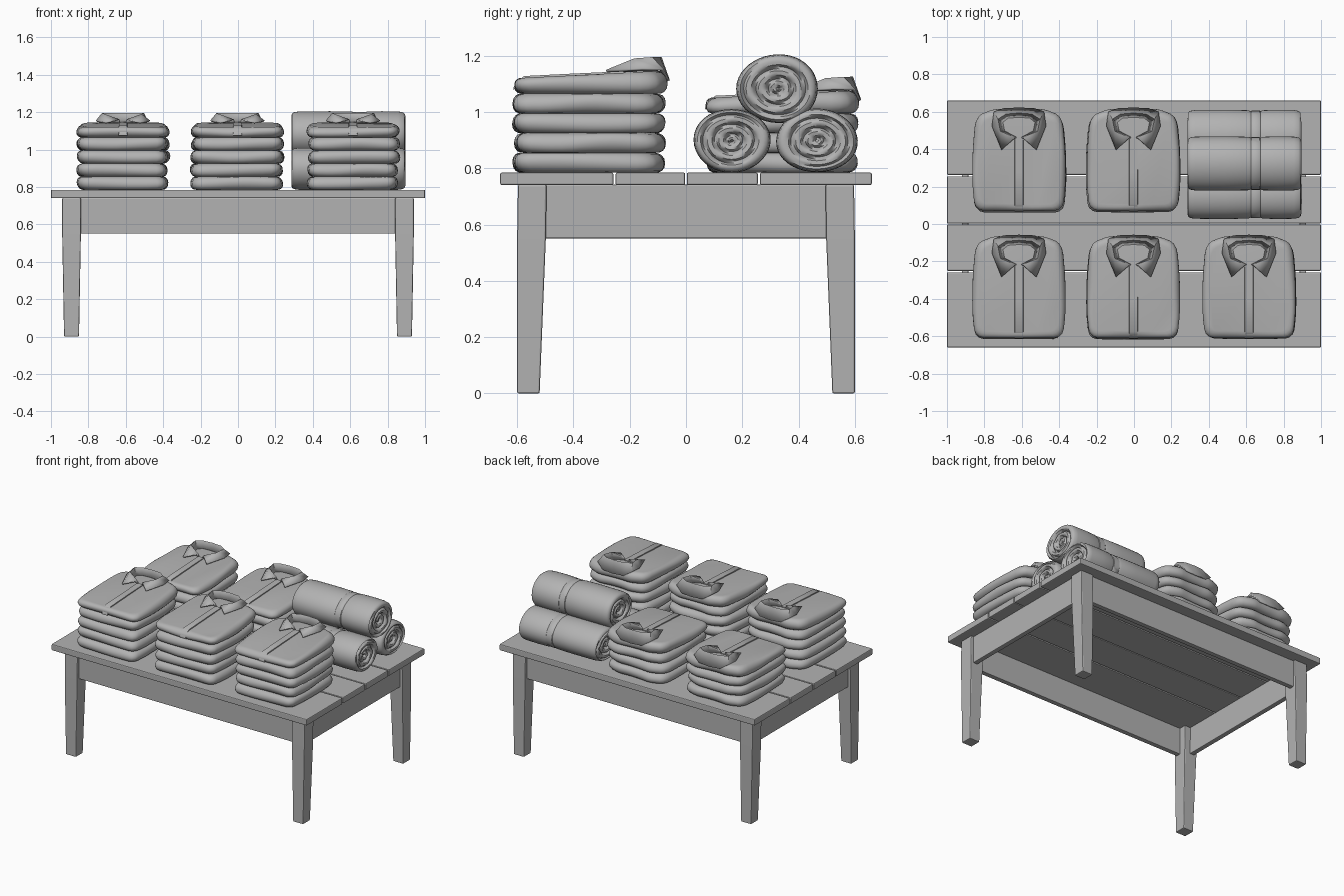
import bpy, bmesh, math, random
from mathutils import Vector

random.seed(4)
if "Cube" in bpy.data.objects:
    bpy.data.objects.remove(bpy.data.objects["Cube"])

grey = bpy.data.materials.new("soft_grey")
grey.use_nodes = True
grey.diffuse_color = (0.45, 0.45, 0.45, 1)
grey.node_tree.nodes["Principled BSDF"].inputs["Base Color"].default_value = (0.45, 0.45, 0.45, 1)

TOP = 0.785      # height of the table surface
LAYER = 0.07     # thickness of one folded shirt


def finish(name, bm, smooth=True, bevel=0.0):
    bmesh.ops.recalc_face_normals(bm, faces=bm.faces)
    mesh = bpy.data.meshes.new(name)
    bm.to_mesh(mesh)
    bm.free()
    mesh.materials.append(grey)
    if smooth:
        mesh.polygons.foreach_set("use_smooth", [True] * len(mesh.polygons))
        mesh.set_sharp_from_angle(angle=math.radians(42))
    obj = bpy.data.objects.new(name, mesh)
    bpy.context.collection.objects.link(obj)
    if bevel:
        mod = obj.modifiers.new("worn_edges", "BEVEL")
        mod.width = bevel
        mod.segments = 2
    return obj


def loft(bm, rings, closed=True, caps=True):
    """Skin a list of equally long point rings."""
    rows = [[bm.verts.new(p) for p in ring] for ring in rings]
    n = len(rows[0])
    for a, b in zip(rows, rows[1:]):
        for i in range(n if closed else n - 1):
            j = (i + 1) % n
            bm.faces.new((a[i], a[j], b[j], b[i]))
    if caps:
        bm.faces.new(rows[0])
        bm.faces.new(rows[-1])


def rect(x0, x1, y0, y1, z):
    return [(x0, y0, z), (x1, y0, z), (x1, y1, z), (x0, y1, z)]


def block(name, x, y, z, bevel=0.005):
    bm = bmesh.new()
    loft(bm, [rect(*x, *y, z[0]), rect(*x, *y, z[1])])
    return finish(name, bm, False, bevel)


# Table top planks
for i, (y0, y1) in enumerate([(-0.66, -0.258), (-0.25, -0.003), (0.003, 0.255), (0.263, 0.66)]):
    block(f"table_plank_{i + 1}", (-1, 1), (y0, y1), (0.74, TOP), 0.006)

# Apron rails and tapered legs
for s, side in ((-1, "right"), (1, "left")):
    block(f"apron_{side}", sorted((s * 0.885, s * 0.92)), (-0.52, 0.52), (0.55, 0.742))
    for t, end in ((-1, "front"), (1, "back")):
        bm = bmesh.new()
        loft(bm, [rect(s * 0.85, s * 0.93, t * 0.52, t * 0.6, 0),
                  rect(s * 0.84, s * 0.94, t * 0.498, t * 0.6, 0.55),
                  rect(s * 0.84, s * 0.94, t * 0.495, t * 0.597, 0.742)])
        finish(f"leg_{end}_{side}", bm, False, 0.006)
for t, end in ((-1, "front"), (1, "back")):
    block(f"apron_{end}", (-0.86, 0.86), sorted((t * 0.545, t * 0.58)), (0.55, 0.742))


# Folded shirts
def outline():
    half = [(0.1, -0.265), (0.235, -0.262), (0.25, -0.12), (0.248, 0.06),
            (0.232, 0.24), (0.13, 0.282), (0.05, 0.275)]
    pts = [Vector(p) for p in half] + [Vector((-x, y)) for x, y in reversed(half)]
    for _ in range(2):
        cut = []
        for a, b in zip(pts, pts[1:] + pts[:1]):
            cut += [a.lerp(b, 0.2), a.lerp(b, 0.8)]
        pts = cut
    return pts


OUTLINE = outline()


def slope(y):
    return 0.045 * y - 0.002


def shirt_layer(name, cx, cy, z, top):
    dx, dy = (0, 0) if top else (random.uniform(-0.006, 0.006), random.uniform(-0.012, 0.002))
    width = 1.0 if top else random.uniform(0.97, 1.0)
    phase, waves = random.uniform(0, 6), random.choice((2, 3, 4))
    rings = []
    for k in range(9):
        a = math.radians(-90 + 22.5 * k)
        size = width - 0.13 * (1 - math.cos(a))
        ring = []
        for p in OUTLINE:
            ripple = 0.006 * math.cos(a) * math.sin(waves * math.atan2(p.y, p.x) + phase)
            lift = slope(p.y) * (1 + math.sin(a)) / 2 if top else 0
            ring.append((cx + dx + p.x * size, cy + dy + p.y * size,
                         z + LAYER * (1 + math.sin(a)) / 2 + ripple + lift))
        rings.append(ring)
    bm = bmesh.new()
    loft(bm, rings)
    finish(name, bm)


def collar(name, cx, cy, z):
    """Fallen collar: outer edge, folded ridge, stand inside the neck."""
    outer = [(0, 0.283, -0.035), (0.08, 0.28, -0.03), (0.132, 0.262, 0.005), (0.142, 0.19, 0.01), (0.092, 0.062, 0.009)]
    ridge = [(0, 0.258, 0.046), (0.07, 0.252, 0.046), (0.112, 0.225, 0.047), (0.1, 0.16, 0.045), (0.022, 0.125, 0.02)]
    inner = [(0, 0.24, 0.004), (0.06, 0.235, 0.004), (0.09, 0.21, 0.004), (0.08, 0.16, 0.004), (0.015, 0.125, 0.004)]
    rings = []
    for row in (outer, ridge, inner):
        full = [(-x, y, h) for x, y, h in reversed(row[1:])] + row
        rings.append([(cx + x, cy + y, z + slope(y) + h) for x, y, h in full])
    bm = bmesh.new()
    loft(bm, rings, closed=False, caps=False)
    obj = finish(name, bm)
    mod = obj.modifiers.new("cloth_thickness", "SOLIDIFY")
    mod.thickness = 0.01
    mod.offset = 0


def placket(name, cx, cy, z):
    bm = bmesh.new()
    rings = []
    for y, h in ((0.13, 0.006), (-0.06, 0.006), (-0.23, 0.005), (-0.252, -0.01), (-0.268, -0.033)):
        zz = z + slope(y) + h
        rings.append([(cx - 0.024, cy + y, zz - 0.012), (cx - 0.022, cy + y, zz),
                      (cx + 0.022, cy + y, zz), (cx + 0.024, cy + y, zz - 0.012)])
    loft(bm, rings)
    finish(name, bm)


stacks = [("front_right", -0.615, -0.345, 5), ("front_middle", -0.003, -0.345, 5),
          ("front_left", 0.615, -0.345, 5), ("back_right", -0.615, 0.335, 4),
          ("back_middle", -0.003, 0.335, 4)]
for place, cx, cy, count in stacks:
    for k in range(count):
        shirt_layer(f"shirt_{place}_{k + 1}", cx, cy, TOP + k * LAYER, k == count - 1)
    z = TOP + count * LAYER
    collar(f"collar_{place}", cx, cy, z)
    placket(f"placket_{place}", cx, cy, z)


# Rolled blankets with a spiral on each end and a tie around the middle
def roll(name, cy, cz, ry, rz, turn):
    n, cx, half = 40, 0.59, 0.305
    rings = []

    def ring(x, size, sign=0):
        pts = []
        for i in range(n):
            a = math.tau * i / n
            dent = 0
            if sign:
                wrap = (size * 3.2 + a / math.tau + turn) % 1
                dent = 0.022 * max(0, 1 - 4 * min(wrap, 1 - wrap)) + 0.02 * (1 - size) ** 2
            bulge = size * (1 + 0.012 * math.sin(3 * a + turn * 6))
            pts.append((cx + x - sign * dent, cy + ry * bulge * math.cos(a), cz + rz * bulge * math.sin(a)))
        rings.append(pts)

    steps = [0.04 + 0.06 * k for k in range(14)]
    for r in steps:
        ring(-half, r, -1)
    for x, r in ((-half + 0.004, 0.9), (-half + 0.015, 0.96), (-half + 0.04, 0.99), (-0.1, 1.0),
                 (0.02, 0.985), (0.035, 0.95), (0.038, 0.97), (0.082, 0.97), (0.085, 0.95),
                 (0.1, 0.985), (0.18, 1.0), (half - 0.04, 0.99), (half - 0.015, 0.96), (half - 0.004, 0.9)):
        ring(x, r)
    for r in reversed(steps):
        ring(half, r, 1)
    bm = bmesh.new()
    loft(bm, rings)
    finish(name, bm)


roll("blanket_roll_front", 0.163, 0.898, 0.137, 0.113, 0.1)
roll("blanket_roll_back", 0.465, 0.898, 0.145, 0.113, 0.5)
roll("blanket_roll_top", 0.325, 1.083, 0.145, 0.122, 0.8)
